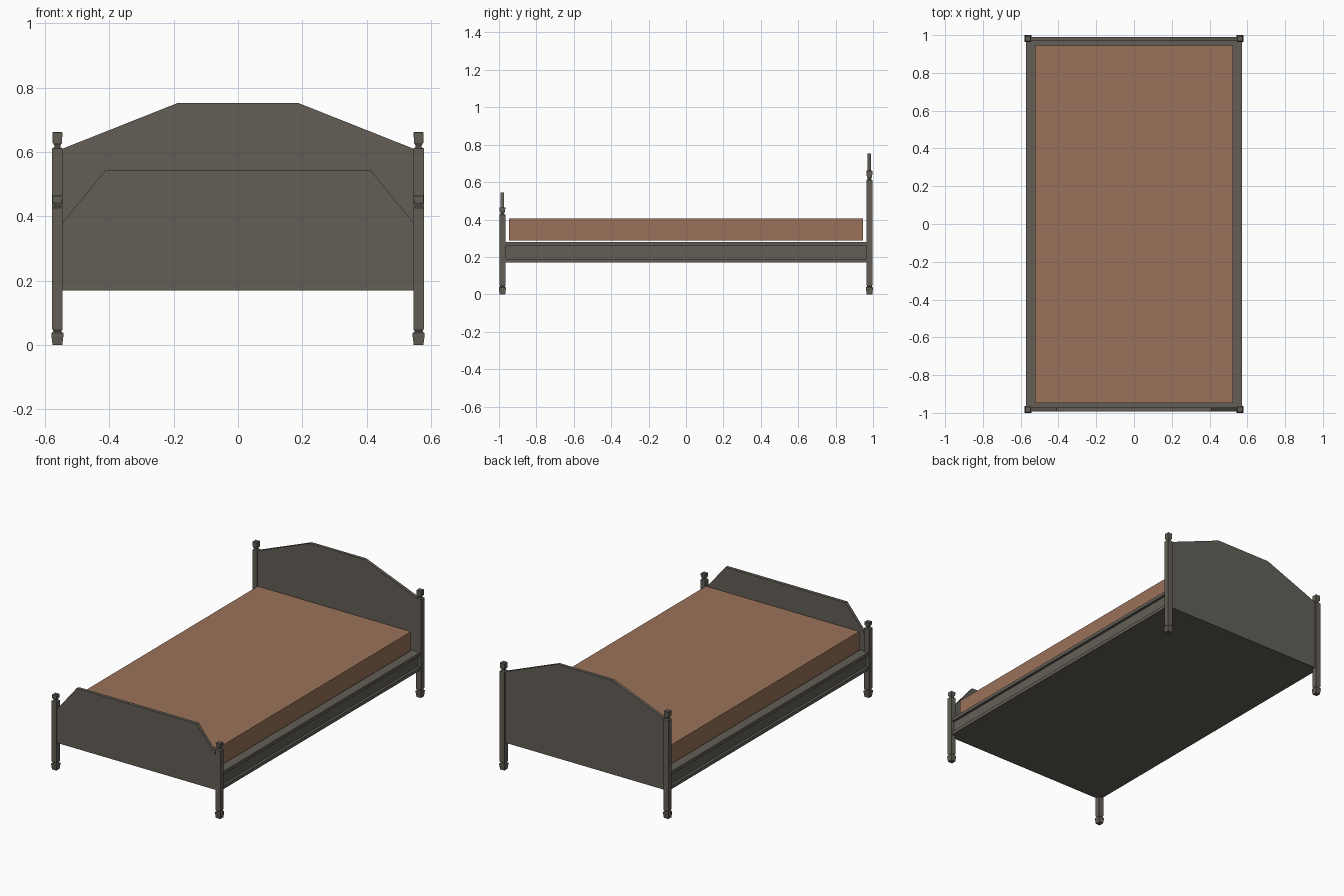
import bpy, bmesh

if "Cube" in bpy.data.objects:
    bpy.data.objects.remove(bpy.data.objects["Cube"])

def material(name, rgb):
    m = bpy.data.materials.new(name)
    m.diffuse_color = (*rgb, 1)
    m.use_nodes = True
    m.node_tree.nodes["Principled BSDF"].inputs["Base Color"].default_value = m.diffuse_color
    return m

wood = material("dark_grey_wood", (0.125, 0.114, 0.094))
fabric = material("brown_fabric", (0.32, 0.168, 0.102))

def finish(name, bm, mat):
    bmesh.ops.recalc_face_normals(bm, faces=bm.faces[:])
    me = bpy.data.meshes.new(name)
    bm.to_mesh(me)
    bm.free()
    me.materials.append(mat)
    ob = bpy.data.objects.new(name, me)
    bpy.context.collection.objects.link(ob)
    return ob

def prism(name, pts, axis, a, b, mat):
    """Extrude a 2D outline (u, z) along 'x' or 'y' from a to b."""
    bm = bmesh.new()
    place = lambda u, z, t: (t, u, z) if axis == 'x' else (u, t, z)
    f = bm.faces.new([bm.verts.new(place(u, z, a)) for u, z in pts])
    ext = bmesh.ops.extrude_face_region(bm, geom=[f])
    for v in ext['geom']:
        if isinstance(v, bmesh.types.BMVert):
            v.co[0 if axis == 'x' else 1] = b
    return finish(name, bm, mat)

def mirrored(half):
    return half + [(-u, z) for u, z in reversed(half)]

def post(name, x, y, profile):
    """Square post swept through (half width, height) steps."""
    bm = bmesh.new()
    rings = [[bm.verts.new((x + sx * r, y + sy * r, z))
              for sx, sy in ((-1, -1), (1, -1), (1, 1), (-1, 1))] for r, z in profile]
    for lo, hi in zip(rings, rings[1:]):
        for i in range(4):
            j = (i + 1) % 4
            bm.faces.new((lo[i], lo[j], hi[j], hi[i]))
    bm.faces.new(rings[0])
    bm.faces.new(rings[-1])
    return finish(name, bm, wood)

def post_profile(top, finial):
    return [(0.015, 0), (0.0185, 0.028), (0.0185, 0.037), (0.012, 0.042), (0.0165, 0.05),
            (0.0165, top), (0.009, top + 0.005), (0.009, top + 0.009),
            (0.0145, top + 0.018), (0.0155, finial - 0.002), (0.013, finial)]

# corner posts
for side, s in (("left", -1), ("right", 1)):
    post("head_post_" + side, s * 0.561, 0.981, post_profile(0.61, 0.662))
    post("foot_post_" + side, s * 0.561, -0.9815, post_profile(0.425, 0.465))

# head and foot boards
prism("headboard", mirrored([(0.55, 0.17), (0.55, 0.608), (0.187, 0.752)]), 'y', 0.970, 0.989, wood)
prism("footboard", mirrored([(0.55, 0.17), (0.55, 0.374), (0.411, 0.544)]), 'y', -0.992, -0.972, wood)

# bed frame with a recessed band along both sides
prism("bed_frame", mirrored([(0.572, 0.17), (0.572, 0.19), (0.556, 0.19), (0.556, 0.26),
                             (0.572, 0.26), (0.572, 0.28)]), 'y', -0.974, 0.972, wood)

# mattress
prism("mattress", mirrored([(0.525, 0.289), (0.525, 0.406)]), 'y', -0.947, 0.945, fabric)
